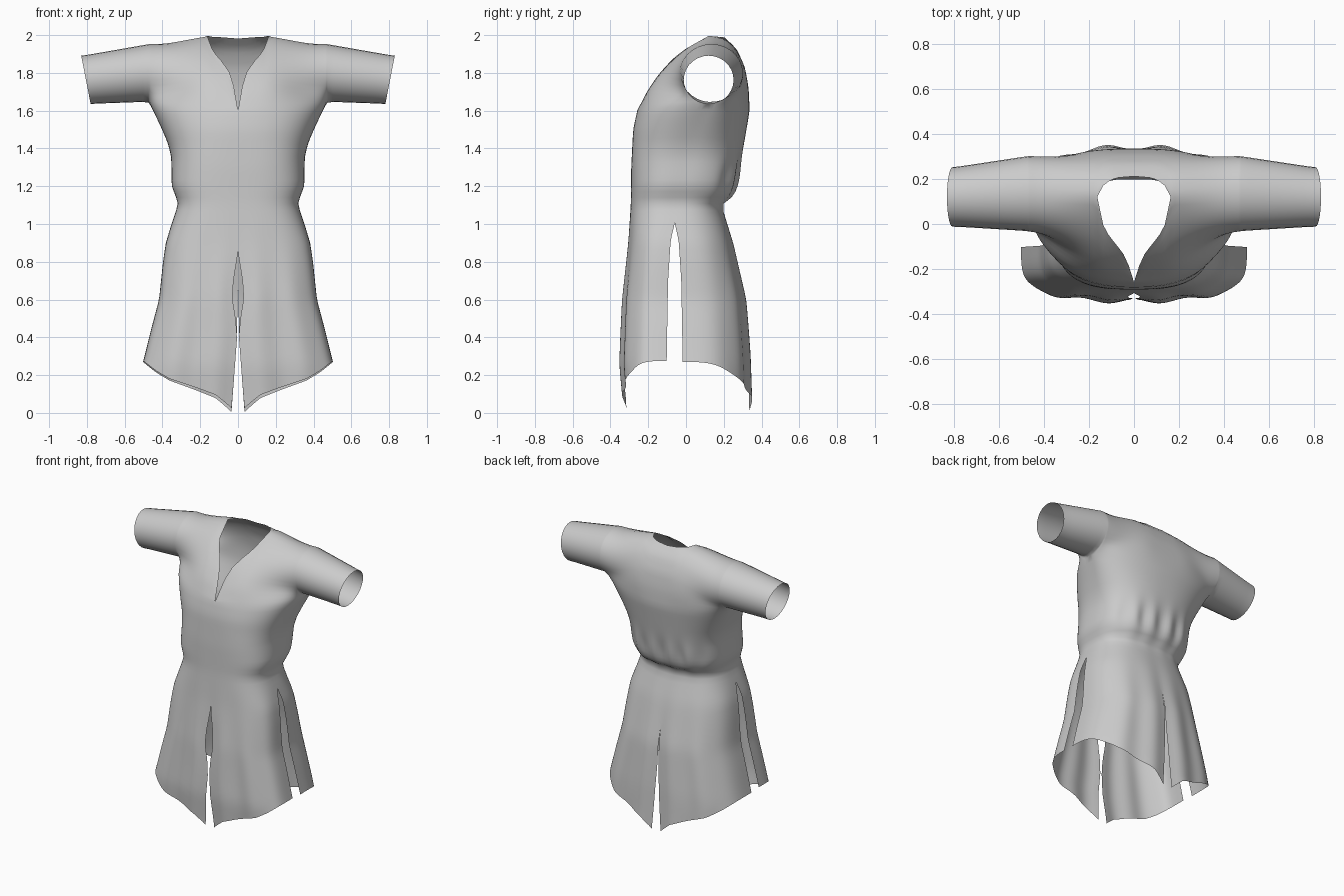
import bpy, bmesh, math

if "Cube" in bpy.data.objects:
    bpy.data.objects.remove(bpy.data.objects["Cube"])

COLS, SKIRT, TORSO, ARCH = 32, 24, 16, 14
Z_WAIST, Z_PIT, X_PIT, Y_PIT = 1.11, 1.6, 0.47, 0.12
X_NECK, N_PIT = .163, 2.2


def table(t, *pts):
    """Piecewise linear lookup in (key, value) pairs."""
    if t <= pts[0][0]:
        return pts[0][1]
    for (a, va), (b, vb) in zip(pts, pts[1:]):
        if t <= b:
            return va + (vb - va) * (t - a) / (b - a)
    return pts[-1][1]


def mix(a, b, k):
    return a + (b - a) * k


def smooth(t):
    t = min(1, max(0, t))
    return t * t * (3 - 2 * t)


# Outline of the garment by height
def width(z):
    return table(z, (.22, .515), (.45, .458), (.6, .418), (.8, .397), (.9, .382), (1, .352),
                 (1.11, .315), (1.2, .352), (1.35, .353), (1.42, .372), (1.5, .412), (1.6, .47))


def side_y(z):
    return table(z, (1.0, -.06), (1.11, -.05), (1.4, .04), (1.6, Y_PIT))


def front_y(z):
    return table(z, (.05, -.325), (.25, -.345), (.6, -.333), (.9, -.305), (1.11, -.292),
                 (1.3, -.29), (1.5, -.28), (1.6, -.258))


def back_y(z):
    return table(z, (0, .345), (.3, .335), (.6, .315), (.9, .25), (1.06, .2), (1.11, .185),
                 (1.13, .245), (1.2, .268), (1.4, .303), (1.6, .337))


# Slit openings by height
def centre_gap(z, back):
    if back:
        return table(z, (0, .035), (.2, .02), (.45, .005), (.72, 0))
    return table(z, (0, .036), (.2, .02), (.4, .005), (.5, .012), (.6, .03), (.7, .024), (.85, 0))


def side_gap(z, back):
    w = table(z, (.3, .042), (.7, .035), (.9, .022), (.96, .012), (.99, 0))
    return w if back else -w


def hem(u, back):
    h = table(u, (0, .02), (.2, .09), (.4, .125), (.7, .175), (.82, .21), (1, .27))
    return h - .015 * (1 - u) if back else h + .005


def body_point(u, z, back):
    """Point on the torso or skirt at sideways fraction u."""
    if back:
        n = table(z, (.3, 2.8), (1.1, 2.6), (1.35, 2.5), (1.6, N_PIT))
    else:
        n = table(z, (.3, 3.2), (1.1, 2.9), (1.35, 2.9), (1.6, N_PIT))
    depth = (1 - u ** n) ** (1 / n) if u < 1 else 0
    y = mix(side_y(z), back_y(z) if back else front_y(z), depth)
    # pleats on the skirt, gathers above the back of the belt line
    fold = .01 * smooth((1.1 - z) / .8) * math.sin(u * 13 - 1.2)
    if back:
        fold += .011 * math.exp(-((z - 1.24) / .09) ** 2) * math.sin(u * 17 - 1.8)
    sign = 1 if back else -1
    y += sign * fold * (1 - u ** 6) + side_gap(z, back) * u ** 8
    x = u * width(z) + centre_gap(z, back) * (1 - u) ** 3
    return x, y, z


def sleeve_loop(s, x):
    """Sleeve section: s runs from underarm, over the front and top, to the back."""
    t = max(0, (x - X_PIT) / (.805 - X_PIT))
    a = 2 * math.pi * s
    y = mix(.135, .12, t) - mix(.168, .132, t) * math.sin(a)
    z = mix(1.8, 1.763, t) - mix(.154, .128, t) * math.cos(a)
    if s in (0, 1):
        y = mix(Y_PIT, .12, t)
    return x - .025 * t * math.cos(a), y, z


def yoke_point(s, u):
    """Arch over the shoulder, blending the chest profile into the sleeve section."""
    x = u * X_PIT
    cy = table(s, (0, -.258), (.1, -.208), (.2, -.147), (.3, -.07), (.4, .02), (.5, .12),
               (.6, .205), (.7, .27), (.8, .312), (.9, .332), (1, .337))
    cz = table(s, (0, 1.6), (.1, 1.7), (.2, 1.79), (.3, 1.875), (.4, 1.945), (.5, 2.0),
               (.6, 1.988), (.7, 1.925), (.8, 1.83), (.9, 1.72), (1, 1.6))
    k_low = 1 - max(0, 1 - u ** N_PIT) ** (1 / N_PIT)
    rise = smooth(min(s, 1 - s) * 5)
    ky = mix(k_low, smooth((x - .12) / .38) ** 1.1 if u < 1 else 1, rise)
    kz = mix(k_low, smooth((x - .1) / .34), rise)
    _, ly, lz = sleeve_loop(s, X_PIT)
    return x, mix(cy, ly, ky), mix(cz, lz, kz)


def neck_s(x, back):
    """Where the neck opening cuts the arch."""
    if back:
        return table(x, (0, .61), (.08, .6), (.13, .57), (.155, .53), (X_NECK, .5))
    return table(x, (0, 0), (.015, .1), (.037, .2), (.08, .275), (.13, .35), (.155, .44), (X_NECK, .5))


def column(u, back):
    pts = []
    h = hem(u, back)
    for i in range(SKIRT):
        pts.append(body_point(u, mix(h, Z_WAIST, i / SKIRT), back))
    top = yoke_point(1 if back else 0, u)
    for i in range(TORSO):
        t = i / TORSO
        x, y, z = body_point(u, mix(Z_WAIST, Z_PIT, t), back)
        pts.append((x, y, z + (top[2] - Z_PIT) * t ** 3))
    end = neck_s(u * X_PIT, back)
    for i in range(ARCH + 1):
        pts.append(yoke_point(mix(1 if back else 0, end, i / ARCH), u))
    return pts


def sleeve_column(x, back):
    return [sleeve_loop(mix(1 if back else 0, .5, i / ARCH), x) for i in range(ARCH + 1)]


def add_grid(bm, cols, mirror):
    rows = [[bm.verts.new((mirror * x, y, z)) for x, y, z in c] for c in cols]
    for a, b in zip(rows, rows[1:]):
        for i in range(len(a) - 1):
            bm.faces.new((a[i], b[i], b[i + 1], a[i + 1]))


# Four quarters of the tunic, welded where no slit parts them
bm = bmesh.new()
us = [math.sin(math.pi / 2 * i / COLS) for i in range(COLS + 1)]
us[-1] = 1.0
near = min(range(len(us)), key=lambda i: abs(us[i] - X_NECK / X_PIT))
us[near] = X_NECK / X_PIT  # one column meets the edge of the neck opening
xs = [mix(X_PIT, .805, i / 10) for i in range(11)]
for mirror in (1, -1):
    for back in (False, True):
        add_grid(bm, [column(u, back) for u in us], mirror)
        add_grid(bm, [sleeve_column(x, back) for x in xs], mirror)
bmesh.ops.remove_doubles(bm, verts=bm.verts, dist=.0008)

# Soften the cloth without moving its open edges
inner = [v for v in bm.verts if not v.is_boundary]
for _ in range(2):
    bmesh.ops.smooth_vert(bm, verts=inner, factor=.4, use_axis_x=True, use_axis_y=True, use_axis_z=True)
bmesh.ops.recalc_face_normals(bm, faces=bm.faces)

mesh = bpy.data.meshes.new("tunic")
bm.to_mesh(mesh)
bm.free()
tunic = bpy.data.objects.new("tunic", mesh)
bpy.context.collection.objects.link(tunic)

cloth = bpy.data.materials.new("grey_cloth")
cloth.diffuse_color = (.6, .6, .6, 1)
cloth.use_nodes = True
cloth.node_tree.nodes["Principled BSDF"].inputs["Base Color"].default_value = cloth.diffuse_color
mesh.materials.append(cloth)
for p in mesh.polygons:
    p.use_smooth = True
